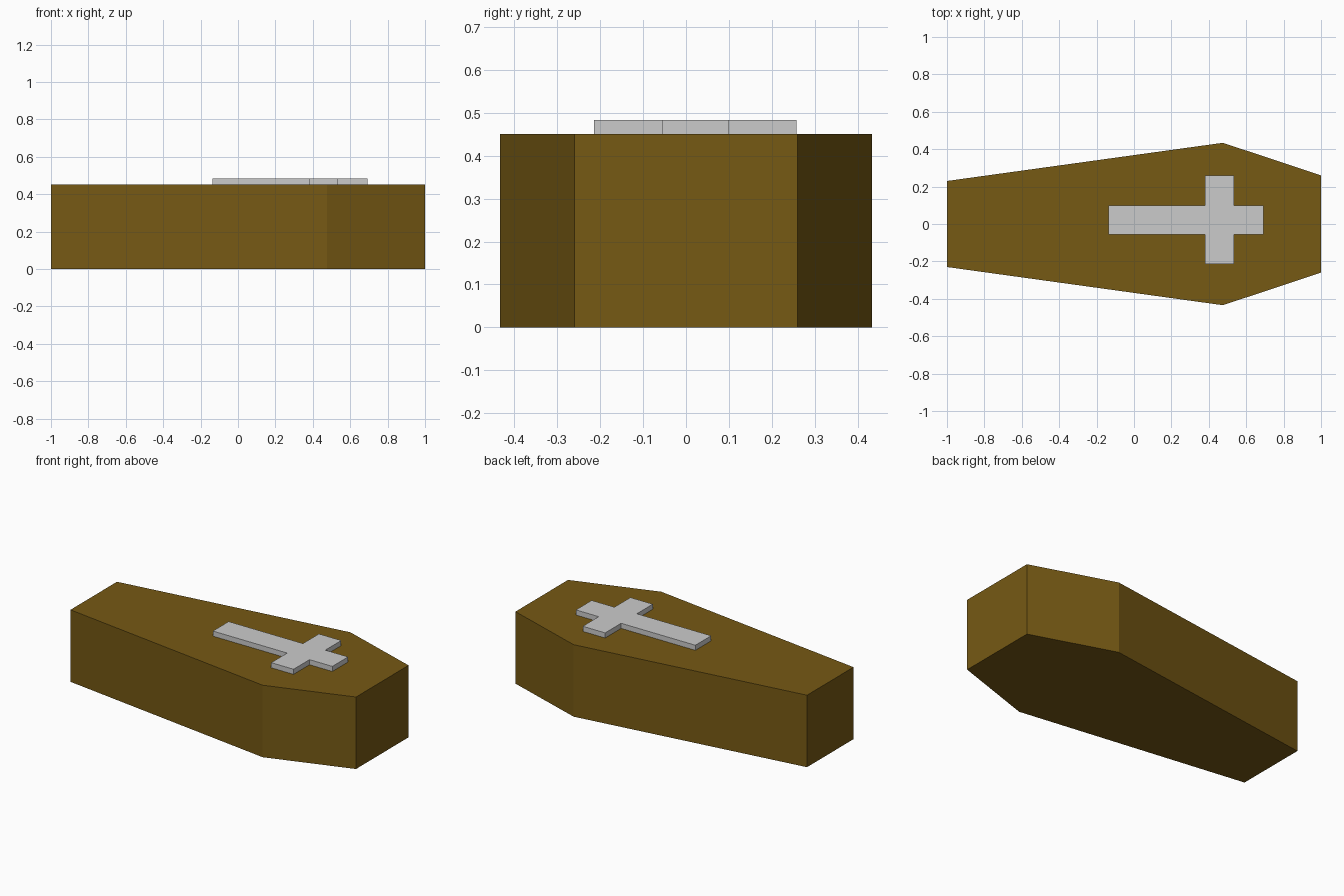
import bpy, bmesh

if "Cube" in bpy.data.objects:
    bpy.data.objects.remove(bpy.data.objects["Cube"])


def prism(name, outline, z0, z1, mat=None):
    """Extrude a counter-clockwise outline from z0 up to z1."""
    bm = bmesh.new()
    base = bm.faces.new([bm.verts.new((x, y, z0)) for x, y in outline])
    geom = bmesh.ops.extrude_face_region(bm, geom=[base], use_keep_orig=True)["geom"]
    top = [v for v in geom if isinstance(v, bmesh.types.BMVert)]
    bmesh.ops.translate(bm, verts=top, vec=(0, 0, z1 - z0))
    bmesh.ops.recalc_face_normals(bm, faces=bm.faces)
    mesh = bpy.data.meshes.new(name)
    bm.to_mesh(mesh)
    bm.free()
    obj = bpy.data.objects.new(name, mesh)
    bpy.context.collection.objects.link(obj)
    if mat:
        mesh.materials.append(mat)
    return obj


wood = bpy.data.materials.new("dark_wood")
wood.diffuse_color = (0.18, 0.10, 0.007, 1)
wood.use_nodes = True
wood.node_tree.nodes["Principled BSDF"].inputs["Base Color"].default_value = wood.diffuse_color

# Six-sided coffin outline, mirrored across y
half = [(-1.0, -0.23), (0.475, -0.434), (1.0, -0.26)]
outline = half + [(x, -y) for x, y in reversed(half)]

# Box and the lid resting on it
prism("coffin_box", outline, 0.0, 0.396, wood)
prism("coffin_lid", outline, 0.396, 0.451, wood)

# Raised cross on the lid
x0, x1, x2, x3 = -0.135, 0.38, 0.535, 0.693
y0, y1, y2, y3 = -0.214, -0.056, 0.1, 0.258
cross = [(x0, y1), (x1, y1), (x1, y0), (x2, y0), (x2, y1), (x3, y1),
         (x3, y2), (x2, y2), (x2, y3), (x1, y3), (x1, y2), (x0, y2)]
prism("lid_cross", cross, 0.451, 0.483)
